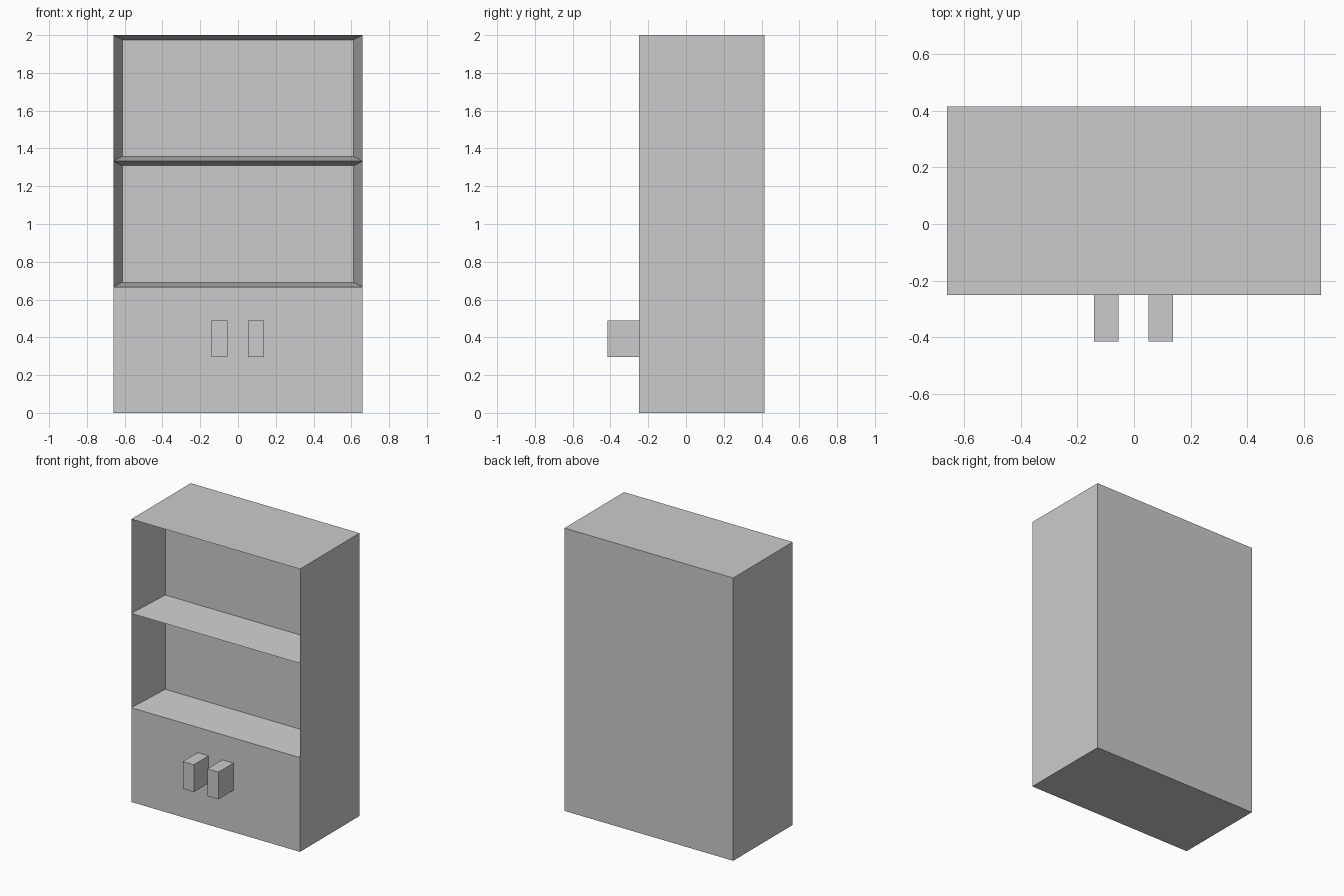
import bpy, bmesh
from mathutils import Matrix, Vector

if "Cube" in bpy.data.objects:
    bpy.data.objects.remove(bpy.data.objects["Cube"])

W, H = 1.32, 2.0
FRONT, BACK = -0.25, 0.415
RECESS, TAPER = 0.31, 0.926


def box_bmesh(x0, x1, y0, y1, z0, z1):
    bm = bmesh.new()
    centre = Vector((x0 + x1, y0 + y1, z0 + z1)) / 2
    size = Matrix.Diagonal((x1 - x0, y1 - y0, z1 - z0, 1))
    bmesh.ops.create_cube(bm, size=1, matrix=Matrix.Translation(centre) @ size)
    return bm


def finish(name, bm):
    bmesh.ops.recalc_face_normals(bm, faces=bm.faces)
    mesh = bpy.data.meshes.new(name)
    bm.to_mesh(mesh)
    bm.free()
    obj = bpy.data.objects.new(name, mesh)
    bpy.context.collection.objects.link(obj)
    return obj


# Cabinet body, split into three equal levels
bm = box_bmesh(-W / 2, W / 2, FRONT, BACK, 0, H)
for z in (H / 3, 2 * H / 3):
    bmesh.ops.bisect_plane(bm, geom=bm.verts[:] + bm.edges[:] + bm.faces[:],
                           plane_co=(0, 0, z), plane_no=(0, 0, 1))

# Two open shelf bays: upper front faces pushed in and tapered
bm.normal_update()
bays = [f for f in bm.faces
        if f.normal.y < -0.9 and f.calc_center_median().z > H / 3]
for face in bmesh.ops.extrude_discrete_faces(bm, faces=bays)["faces"]:
    c = face.calc_center_median()
    for v in face.verts:
        v.co = c + (v.co - c) * TAPER + Vector((0, RECESS, 0))
finish("bookcase_body", bm)

# Pair of door handles
for side, x in (("left", -0.098), ("right", 0.095)):
    finish(side + "_handle",
           box_bmesh(x - 0.043, x + 0.043, -0.415, FRONT, 0.295, 0.488))
